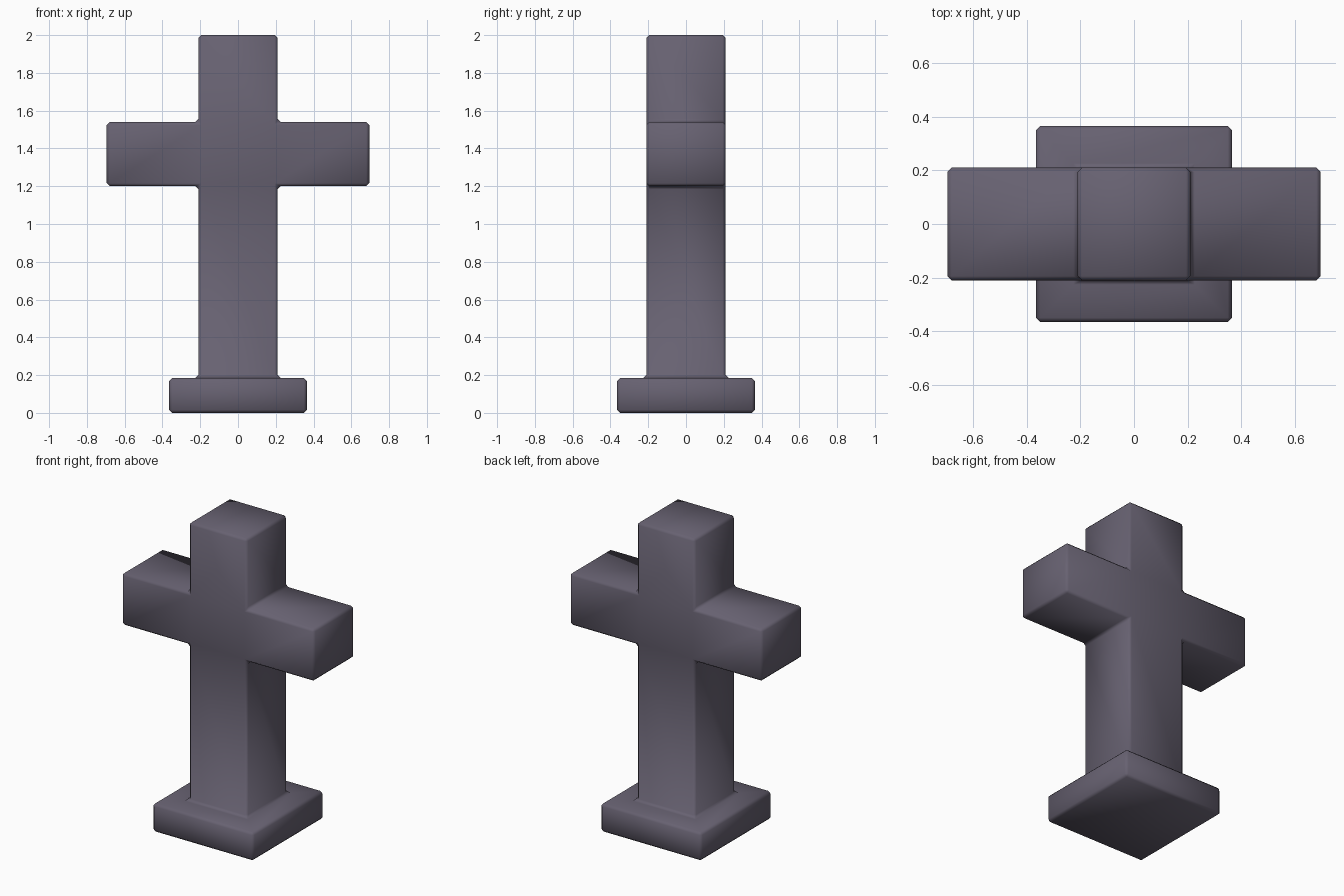
import bpy
import bmesh
from mathutils import Vector

cube = bpy.data.objects.get("Cube")
if cube:
    bpy.data.objects.remove(cube, do_unlink=True)

BASE, SHAFT, ARM = 0.365, 0.21, 0.695       # half widths
LEVELS = (0.185, 1.2, 1.54, 2.0)            # base top, arm bottom, arm top, tip

stone = bpy.data.materials.new("dark purple grey stone")
stone.use_nodes = True
colour = (0.135, 0.12, 0.165, 1)
stone.diffuse_color = colour
stone.node_tree.nodes["Principled BSDF"].inputs["Base Color"].default_value = colour

bm = bmesh.new()


def extrude(face, offset):
    """Extrude one face along the offset and return its moved cap."""
    cap = bmesh.ops.extrude_discrete_faces(bm, faces=[face])["faces"][0]
    bmesh.ops.translate(bm, verts=cap.verts, vec=Vector(offset))
    return cap


# Square plinth
bmesh.ops.create_cube(bm, size=1)
for v in bm.verts:
    v.co = (v.co.x * 2 * BASE, v.co.y * 2 * BASE, (v.co.z + 0.5) * LEVELS[0])
top = max(bm.faces, key=lambda f: f.calc_center_median().z)

# Shaft, raised from the inset plinth top in three sections
bmesh.ops.inset_individual(bm, faces=[top], thickness=BASE - SHAFT, use_even_offset=True)
for low, high in zip(LEVELS, LEVELS[1:]):
    top = extrude(top, (0, 0, high - low))

# Arms, pulled out of the middle section's sides
bm.normal_update()
sides = [f for f in bm.faces
         if abs(f.normal.x) > 0.9 and LEVELS[1] < f.calc_center_median().z < LEVELS[2]]
for side in sides:
    extrude(side, side.normal * (ARM - SHAFT))

bmesh.ops.recalc_face_normals(bm, faces=bm.faces)
for f in bm.faces:
    f.smooth = True
mesh = bpy.data.meshes.new("stone_cross")
bm.to_mesh(mesh)
bm.free()
mesh.materials.append(stone)
cross = bpy.data.objects.new("stone_cross", mesh)
bpy.context.collection.objects.link(cross)

# Worn, softly shaded edges
bevel = cross.modifiers.new("worn_edges", 'BEVEL')
bevel.width = 0.016
bevel.segments = 1
bevel.limit_method = 'ANGLE'
